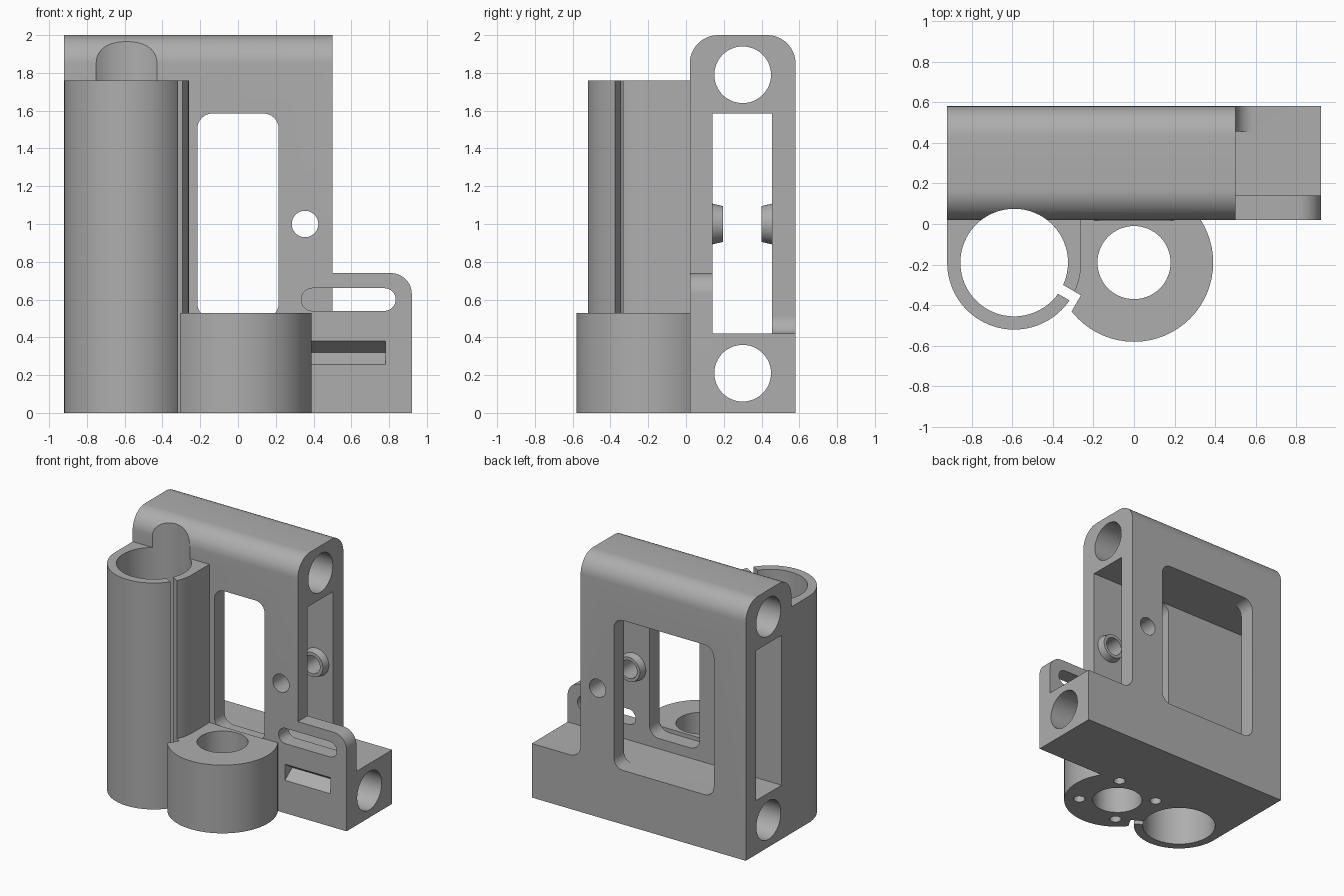
import bpy, bmesh, math
from mathutils import Vector, Matrix

if "Cube" in bpy.data.objects:
    bpy.data.objects.remove(bpy.data.objects["Cube"], do_unlink=True)

grey = bpy.data.materials.new("plain grey")
grey.use_nodes = True
COLOR = (0.42, 0.42, 0.42, 1)
grey.diffuse_color = COLOR
grey.node_tree.nodes["Principled BSDF"].inputs["Base Color"].default_value = COLOR


def rounded(x0, x1, y0, y1, radii=(0, 0, 0, 0), seg=12):
    """Rectangle outline; radii run lower-left, lower-right, upper-right, upper-left."""
    pts = []
    corners = [(x0, y0, 1, 1), (x1, y0, -1, 1), (x1, y1, -1, -1), (x0, y1, 1, -1)]
    for i, ((x, y, sx, sy), r) in enumerate(zip(corners, radii)):
        if r == 0:
            pts.append((x, y))
            continue
        for k in range(seg + 1):
            a = math.pi * (1 + i / 2 + k / seg / 2)
            pts.append((x + sx * r + r * math.cos(a), y + sy * r + r * math.sin(a)))
    return pts


def circle(cx, cy, r, n=64):
    return [(cx + r * math.cos(math.tau * i / n), cy + r * math.sin(math.tau * i / n))
            for i in range(n)]


def finish(bm, name):
    bmesh.ops.recalc_face_normals(bm, faces=bm.faces)
    mesh = bpy.data.meshes.new(name)
    bm.to_mesh(mesh)
    bm.free()
    mesh.materials.append(grey)
    obj = bpy.data.objects.new(name, mesh)
    bpy.context.collection.objects.link(obj)
    return obj


def prism(name, pts, axis, lo, hi):
    """Extrude a 2D outline along the given axis."""
    place = {"x": lambda p, q, t: (t, p, q),
             "y": lambda p, q, t: (p, t, q),
             "z": lambda p, q, t: (p, q, t)}[axis]
    bm = bmesh.new()
    face = bm.faces.new([bm.verts.new(place(p, q, lo)) for p, q in pts])
    new = bmesh.ops.extrude_face_region(bm, geom=[face])["geom"]
    move = Vector(place(0, 0, hi - lo))
    bmesh.ops.translate(bm, vec=move, verts=[v for v in new if isinstance(v, bmesh.types.BMVert)])
    return finish(bm, name)


def combine(target, tool, op):
    mod = target.modifiers.new("boolean", "BOOLEAN")
    mod.operation, mod.solver, mod.object = op, "EXACT", tool
    bpy.context.view_layer.objects.active = target
    bpy.ops.object.modifier_apply(modifier=mod.name)
    bpy.data.objects.remove(tool, do_unlink=True)


def add(target, *tools):
    for tool in tools:
        combine(target, tool, "UNION")


def cut(target, *tools):
    for tool in tools:
        combine(target, tool, "DIFFERENCE")


FRONT, BACK, MID = 0.02, 0.58, 0.3
TUBE = (-0.59, -0.19)

# Upright frame, foot extension and flange
frame = prism("bracket_frame", rounded(FRONT, BACK, 0, 2, (0, 0, 0.15, 0.15)), "x", -0.92, 0.5)
foot = prism("foot", rounded(FRONT, BACK, 0, 0.42), "x", 0.4, 0.92)
flange = prism("flange", rounded(0.4, 0.92, 0.2, 0.74, (0, 0, 0.11, 0)), "y", FRONT, 0.14)

# Concave fillet where the back wall meets the foot
arc = [(0.59 - 0.09 * math.sin(a), 0.51 - 0.09 * math.cos(a))
       for a in (math.pi / 2 * k / 10 for k in range(11))]
fillet = prism("fillet", [(0.45, 0.38), (0.59, 0.38)] + arc + [(0.45, 0.51)], "y", 0.455, BACK)

# Tall clamp tube and short round holder
tube = prism("clamp_tube", rounded(-0.92, -0.26, -0.52, 0.05, (0.33, 0.33, 0, 0), 24),
             "z", 0, 1.76)
holder = prism("round_holder", circle(0, -0.19, 0.39), "z", 0, 0.53)


def slit(lo, hi, side0, side1):
    """Upright cutter running outward from the tube axis."""
    cutter = prism("slit", rounded(lo, hi, side0, side1), "z", -0.1, 1.9)
    cutter.data.transform(Matrix.Translation((*TUBE, 0)) @ Matrix.Rotation(math.radians(-30), 4, "Z"))
    return cutter


cut(holder, slit(0, 0.365, -0.4, 0.025))
add(frame, foot, flange, fillet, tube, holder)

# Hollow centre, lengthwise bores, windows
cut(frame,
    prism("hollow", rounded(0.14, 0.455, 0.42, 1.585), "x", -1, 0.6),
    prism("top_bore", circle(MID, 1.79, 0.15), "x", -1, 1),
    prism("bottom_bore", circle(MID, 0.21, 0.15), "x", -1, 1),
    prism("front_window", rounded(-0.215, 0.215, 0.5, 1.585, (0.08,) * 4), "y", 0.018, 0.3),
    prism("back_window", rounded(-0.645, 0.215, 0.42, 1.585, (0.08,) * 4), "y", 0.3, 0.7))

# Vertical bores and clamp slit
cut(frame,
    prism("tube_bore", circle(*TUBE, 0.265), "z", -0.1, 2.1),
    prism("holder_bore", circle(0, -0.19, 0.18), "z", -0.1, 0.7),
    slit(0.2, 0.365, -0.025, 0.025))

# Screw holes under the holder
for k in range(4):
    a = math.radians(-37 + 90 * k)
    spot = circle(0.28 * math.cos(a), -0.19 + 0.28 * math.sin(a), 0.042, 24)
    cut(frame, prism("screw_hole", spot, "z", -0.1, 0.25))

# Tapered bosses on the inside of both walls, with a cross hole
for side in (-1, 1):
    bm = bmesh.new()
    bmesh.ops.create_cone(bm, cap_ends=True, segments=48, radius1=0.118, radius2=0.095, depth=0.1)
    turn = Matrix.Rotation(side * math.pi / 2, 4, "X")
    bm.transform(Matrix.Translation((0.355, 0.2975 + side * 0.1525, 1)) @ turn)
    add(frame, finish(bm, "boss"))
cut(frame, prism("cross_hole", circle(0.355, 1, 0.07, 48), "y", -0.1, 0.7))

# Long slot and V-shaped groove in the flange side
cut(frame,
    prism("long_slot", rounded(0.335, 0.835, 0.54, 0.66, (0.06,) * 4), "y", -0.05, 0.2),
    prism("groove", [(0, 0.255), (FRONT, 0.255), (0.11, 0.32), (FRONT, 0.38), (0, 0.38)],
          "x", 0.39, 0.78))

bpy.ops.object.select_all(action="DESELECT")
frame.select_set(True)
bpy.context.view_layer.objects.active = frame
bpy.ops.object.shade_smooth_by_angle(angle=math.radians(30))
